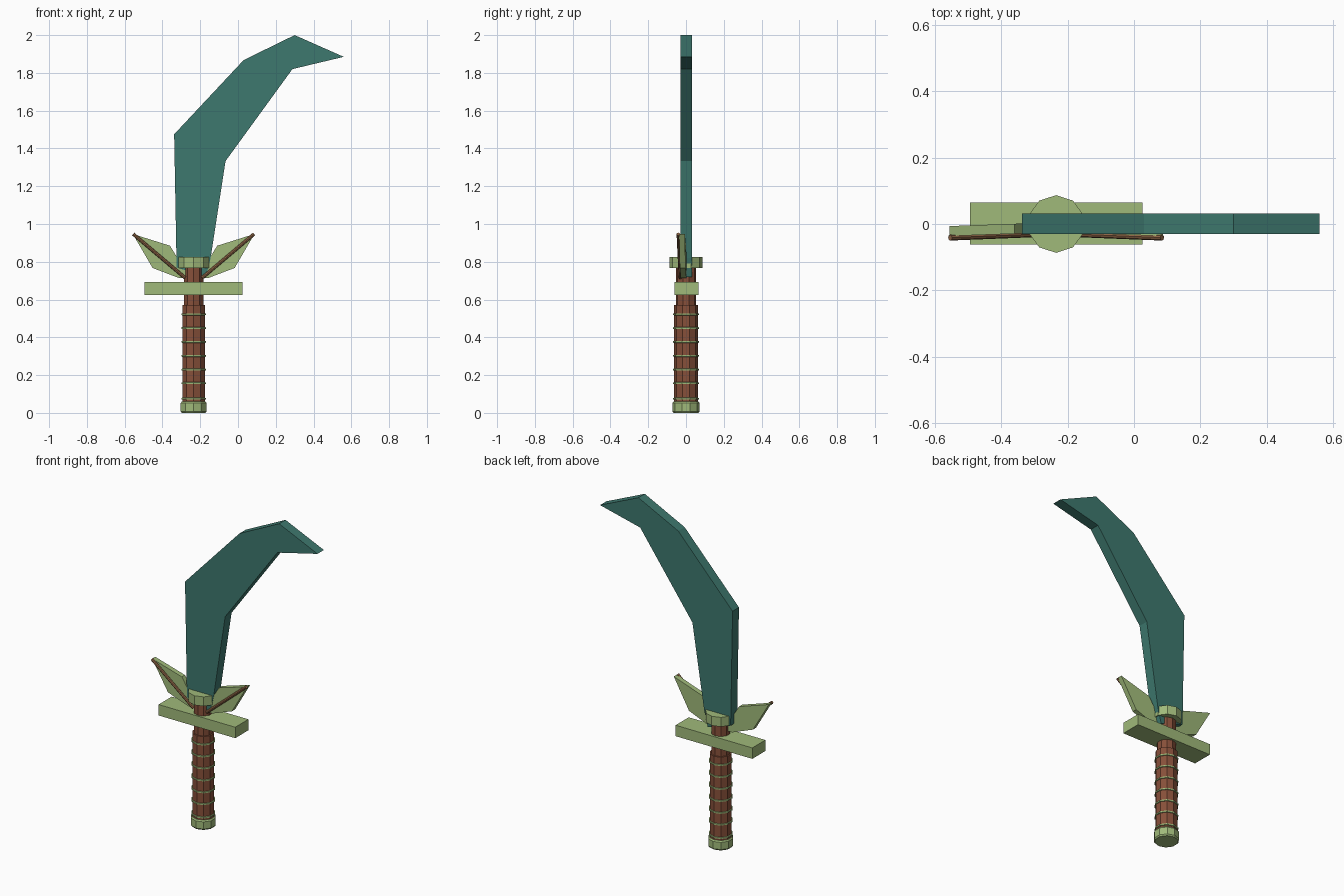
import bpy, bmesh, math
from mathutils import Vector

if "Cube" in bpy.data.objects:
    bpy.data.objects.remove(bpy.data.objects["Cube"], do_unlink=True)

AXIS = -0.235   # x of the grip's centre line
SIDES = 10


def material(name, rgb):
    m = bpy.data.materials.new(name)
    m.use_nodes = True
    colour = (*rgb, 1)
    m.diffuse_color = colour
    m.node_tree.nodes["Principled BSDF"].inputs["Base Color"].default_value = colour
    return m


teal = material("teal blade", (0.048, 0.188, 0.156))
green = material("leaf green", (0.352, 0.491, 0.195))
brown = material("grip brown", (0.242, 0.080, 0.042))
tan = material("rib tan", (0.29, 0.14, 0.065))


def finish(name, bm, mat):
    bmesh.ops.recalc_face_normals(bm, faces=bm.faces)
    me = bpy.data.meshes.new(name)
    bm.to_mesh(me)
    bm.free()
    me.materials.append(mat)
    ob = bpy.data.objects.new(name, me)
    bpy.context.collection.objects.link(ob)
    return ob


def lathe(name, profile, mat, closed=False):
    """Turn a (radius, z) profile around the grip's axis."""
    bm = bmesh.new()
    rings = []
    for r, z in profile:
        angles = [math.tau * i / SIDES for i in range(SIDES)]
        rings.append([bm.verts.new((AXIS + r * math.sin(a), r * math.cos(a), z)) for a in angles])
    pairs = list(zip(rings, rings[1:]))
    if closed:
        pairs.append((rings[-1], rings[0]))
    else:
        bm.faces.new(rings[0])
        bm.faces.new(rings[-1])
    for low, high in pairs:
        for i in range(SIDES):
            j = (i + 1) % SIDES
            bm.faces.new((low[i], low[j], high[j], high[i]))
    return finish(name, bm, mat)


def slab(name, outline, y_front, y_back, mat, lean=0.0):
    """Extrude an (x, z) outline through y, leaning forward away from the axis."""
    bm = bmesh.new()
    layers = []
    for y in (y_front, y_back):
        layers.append([bm.verts.new((x, y - lean * abs(x - AXIS), z)) for x, z in outline])
    front, back = layers
    bm.faces.new(front)
    bm.faces.new(back)
    for i in range(len(outline)):
        j = (i + 1) % len(outline)
        bm.faces.new((front[i], front[j], back[j], back[i]))
    return finish(name, bm, mat)


def rod(name, start, end, radius, mat):
    start, end = Vector(start), Vector(end)
    span = end - start
    bm = bmesh.new()
    bmesh.ops.create_cone(bm, cap_ends=True, segments=8, radius1=radius,
                          radius2=radius, depth=span.length)
    turn = span.to_track_quat('Z', 'Y').to_matrix().to_4x4()
    turn.translation = (start + end) / 2
    bm.transform(turn)
    return finish(name, bm, mat)


# Curved blade
slab("blade", [(-0.325, 0.77), (-0.17, 0.72), (-0.145, 0.82), (-0.066, 1.333),
               (0.288, 1.82), (0.56, 1.885), (0.30, 2.0), (0.03, 1.868),
               (-0.338, 1.475)], -0.03, 0.032, teal)

# Grip, neck, pommel and collar
lathe("grip", [(0.063, 0.04), (0.063, 0.57)], brown)
lathe("neck", [(0.054, 0.56), (0.054, 0.79)], brown)
lathe("pommel", [(0.066, 0), (0.072, 0.008), (0.072, 0.052), (0.066, 0.06)], green)
lathe("collar", [(0.087, 0.768), (0.087, 0.825)], green)

# Bindings around the grip
for n, z in enumerate((0.075, 0.157, 0.229, 0.302, 0.376, 0.449, 0.522)):
    lathe(f"binding_{n + 1}", [(0.06, z - 0.006), (0.068, z - 0.004),
                               (0.068, z + 0.004), (0.06, z + 0.006)], green, closed=True)

# Cross guard
slab("guard", [(-0.495, 0.625), (0.025, 0.625), (0.025, 0.692), (-0.495, 0.692)],
     -0.062, 0.065, green)

# Pair of leaves with ribs, as offsets from the axis
leaf = [(0.04, 0.715), (0.08, 0.715), (0.217, 0.767), (0.322, 0.947),
        (0.125, 0.885), (0.085, 0.82), (0.03, 0.76)]
for side, s in (("left", 1), ("right", -1)):
    slab(side + "_leaf", [(AXIS + s * d, z) for d, z in leaf], -0.025, 0.005, green, lean=0.035)
    rod(side + "_leaf_rib", (AXIS + s * 0.045, -0.03, 0.715),
        (AXIS + s * 0.32, -0.041, 0.947), 0.009, tan)
